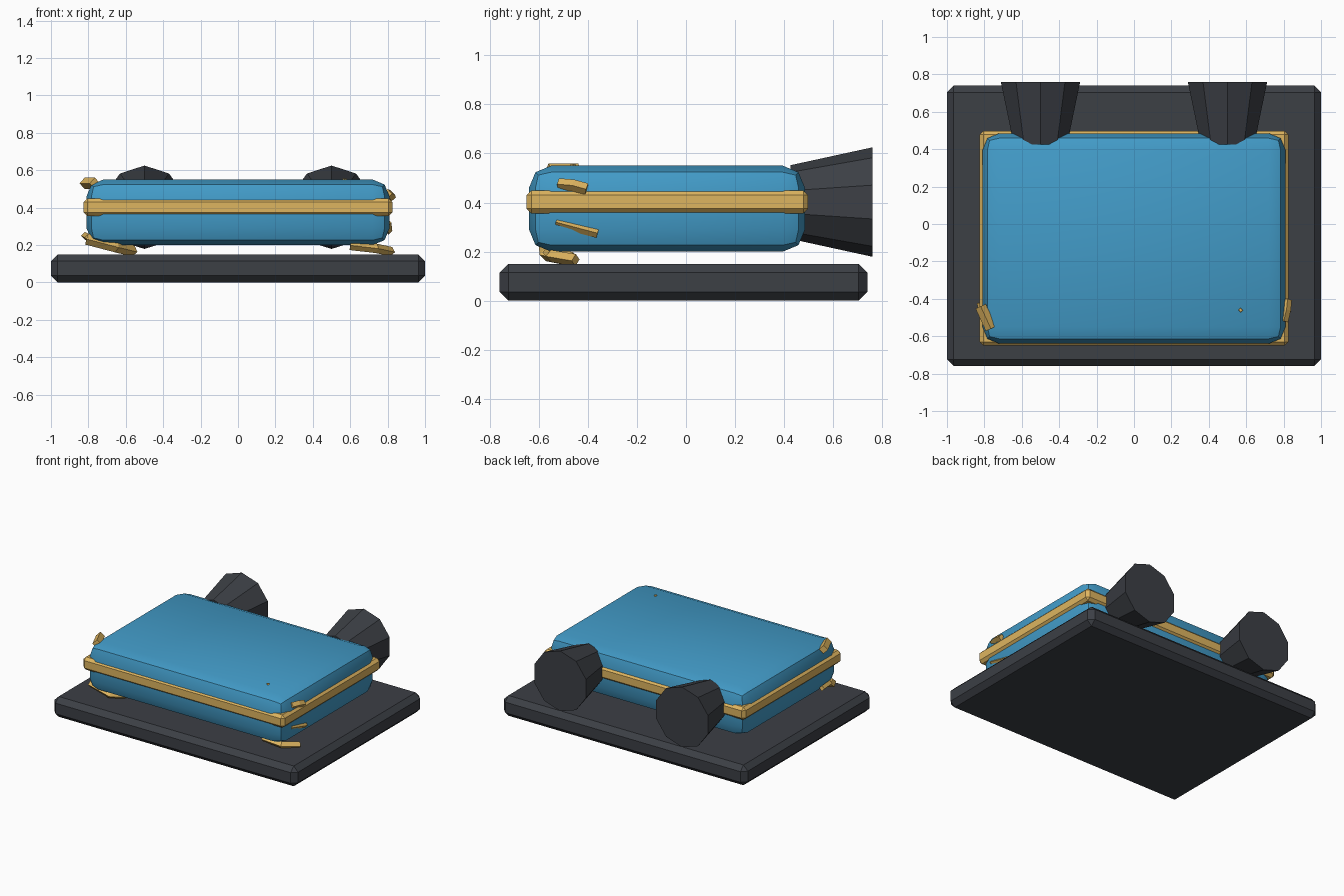
import bpy, math

if "Cube" in bpy.data.objects:
    bpy.data.objects.remove(bpy.data.objects["Cube"])

def material(name, rgb):
    m = bpy.data.materials.new(name)
    m.diffuse_color = (*rgb, 1)
    m.use_nodes = True
    m.node_tree.nodes["Principled BSDF"].inputs["Base Color"].default_value = m.diffuse_color
    return m

DARK = material("dark", (0.045, 0.05, 0.06))
BLUE = material("blue", (0.055, 0.33, 0.58))
GOLD = material("gold", (0.73, 0.46, 0.115))

def block(name, lo, hi, mat, width, segments=1):
    """Box between two corners with all edges bevelled."""
    centre = [(a + b) / 2 for a, b in zip(lo, hi)]
    bpy.ops.mesh.primitive_cube_add(size=1, location=centre)
    ob = bpy.context.object
    ob.name = name
    ob.scale = [b - a for a, b in zip(lo, hi)]
    bpy.ops.object.transform_apply(location=False, rotation=False, scale=True)
    bev = ob.modifiers.new("bevel", 'BEVEL')
    bev.width = width
    bev.segments = segments
    bpy.ops.object.modifier_apply(modifier=bev.name)
    ob.data.materials.append(mat)
    return ob

def bar(name, points, radius=0.027):
    """Four-sided bent bar along a short path."""
    cu = bpy.data.curves.new(name, 'CURVE')
    cu.dimensions = '3D'
    cu.bevel_depth = radius
    cu.bevel_resolution = 0
    cu.use_fill_caps = True
    sp = cu.splines.new('POLY')
    sp.points.add(len(points) - 1)
    for p, co in zip(sp.points, points):
        p.co = (*co, 1)
    sp.use_smooth = False
    ob = bpy.data.objects.new(name, cu)
    bpy.context.collection.objects.link(ob)
    bpy.ops.object.select_all(action='DESELECT')
    ob.select_set(True)
    bpy.context.view_layer.objects.active = ob
    bpy.ops.object.convert(target='MESH')
    ob = bpy.context.object
    ob.name = name
    ob.data.materials.clear()
    ob.data.materials.append(GOLD)
    bpy.ops.object.shade_flat()

# Base plate, rounded body and the band around it
block("base", (-1, -0.76, 0), (1, 0.74, 0.15), DARK, 0.036)
body = block("body", (-0.81, -0.64, 0.2), (0.81, 0.485, 0.55), BLUE, 0.09, 2)
bpy.ops.object.shade_smooth_by_angle(angle=math.radians(35))
block("band", (-0.825, -0.65, 0.355), (0.825, 0.498, 0.45), GOLD, 0.02)

# Ten-sided flared nozzles at the back
for side, x in (("left", -0.5), ("right", 0.5)):
    bpy.ops.mesh.primitive_cone_add(vertices=10, radius1=0.15, radius2=0.223, depth=0.335,
                                    location=(x, 0.5925, 0.402),
                                    rotation=(-math.pi / 2, 0, 0))
    nozzle = bpy.context.object
    nozzle.name = side + "_nozzle"
    nozzle.data.materials.append(DARK)

# Bent clips under the front corners
bar("left_foot_clip", [(-0.81, -0.57, 0.232), (-0.65, -0.57, 0.19), (-0.56, -0.46, 0.168)], 0.03)
bar("right_foot_clip", [(0.60, -0.56, 0.198), (0.74, -0.55, 0.182), (0.82, -0.45, 0.165)], 0.025)

# Clips on the sides
bar("left_upper_clip", [(-0.82, -0.44, 0.53), (-0.765, -0.56, 0.53)], 0.03)
bar("left_lower_clip", [(-0.82, -0.42, 0.25), (-0.80, -0.54, 0.24)], 0.02)
bar("right_upper_clip", [(0.80, -0.52, 0.475), (0.815, -0.46, 0.47), (0.82, -0.405, 0.455)], 0.024)
bar("right_lower_clip", [(0.80, -0.53, 0.32), (0.805, -0.36, 0.275)], 0.02)

# Small peg poking through the top
bpy.ops.mesh.primitive_cone_add(vertices=4, radius1=0.03, radius2=0.01, depth=0.05,
                                location=(0.57, -0.46, 0.532))
peg = bpy.context.object
peg.name = "top_peg"
peg.data.materials.append(GOLD)
